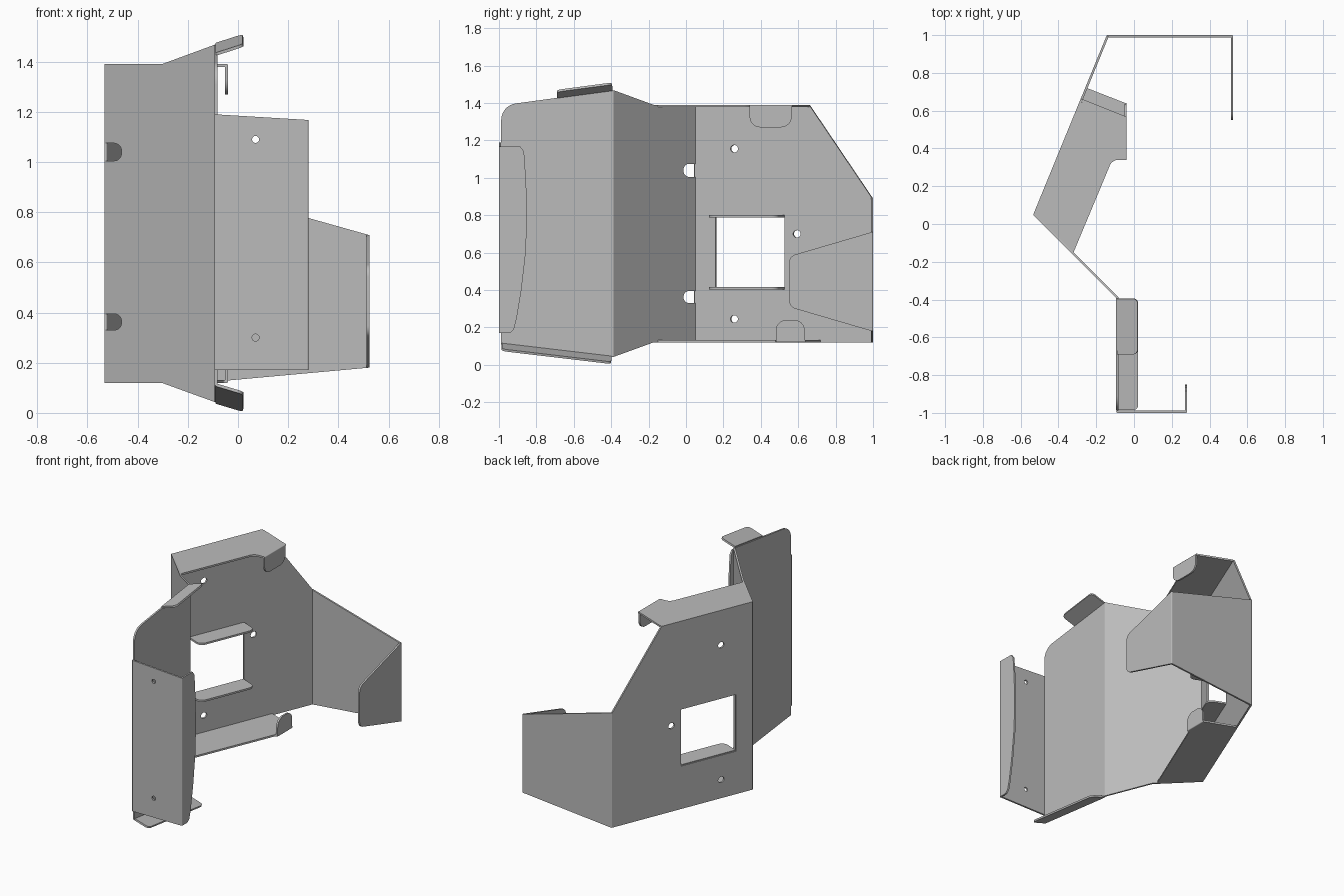
import bpy, bmesh, math
from mathutils import Vector, Matrix

if "Cube" in bpy.data.objects:
    bpy.data.objects.remove(bpy.data.objects["Cube"], do_unlink=True)

T = 0.012  # sheet thickness
steel = bpy.data.materials.new("grey_steel")
steel.use_nodes = True
GREY = (0.5, 0.5, 0.5, 1)
steel.diffuse_color = GREY
steel.node_tree.nodes["Principled BSDF"].inputs["Base Color"].default_value = GREY


def finish(name, mesh):
    mesh.materials.clear()
    mesh.materials.append(steel)
    ob = bpy.data.objects.new(name, mesh)
    bpy.context.collection.objects.link(ob)
    bpy.ops.object.select_all(action='DESELECT')
    ob.select_set(True)
    bpy.context.view_layer.objects.active = ob
    bpy.ops.object.shade_smooth_by_angle(angle=math.radians(35))


def rounded(points):
    """Outline whose (u, v, radius) corners become arcs."""
    out, n = [], len(points)
    for i, p in enumerate(points):
        c = Vector(p[:2])
        if len(p) == 2:
            out.append(c)
            continue
        a = Vector(points[i - 1][:2]) - c
        b = Vector(points[(i + 1) % n][:2]) - c
        half = a.angle(b) / 2
        cut = min(p[2] / math.tan(half), a.length * 0.5, b.length * 0.5)
        s, e = c + a.normalized() * cut, c + b.normalized() * cut
        r = cut * math.tan(half)
        mid = c + (a.normalized() + b.normalized()).normalized() * (r / math.sin(half))
        sweep = (s - mid).angle_signed(e - mid)
        for k in range(9):
            out.append(mid + Matrix.Rotation(-sweep * k / 8, 2) @ (s - mid))
    return out


def circle(u, v, r):
    return [(u + r * math.cos(k * math.tau / 24), v + r * math.sin(k * math.tau / 24))
            for k in range(24)]


def sheet(name, outline, origin, ucol, vcol, holes=()):
    """Flat plate: point = origin + u * ucol + v * vcol, with cut-outs."""
    cu = bpy.data.curves.new(name, 'CURVE')
    cu.dimensions, cu.fill_mode, cu.extrude = '2D', 'BOTH', T / 2
    for loop in [rounded(outline)] + list(holes):
        sp = cu.splines.new('POLY')
        sp.points.add(len(loop) - 1)
        for pt, q in zip(sp.points, loop):
            pt.co = (q[0], q[1], 0, 1)
        sp.use_cyclic_u = True
    tmp = bpy.data.objects.new("temp_curve", cu)
    bpy.context.collection.objects.link(tmp)
    dg = bpy.context.evaluated_depsgraph_get()
    mesh = bpy.data.meshes.new_from_object(tmp.evaluated_get(dg))
    bpy.data.objects.remove(tmp, do_unlink=True)
    u, v = Vector(ucol), Vector(vcol)
    m = Matrix((u, v, u.cross(v).normalized())).transposed().to_4x4()
    m.translation = Vector(origin)
    mesh.transform(m)
    bm = bmesh.new()
    bm.from_mesh(mesh)
    bmesh.ops.remove_doubles(bm, verts=bm.verts, dist=1e-5)
    bmesh.ops.recalc_face_normals(bm, faces=bm.faces)
    bm.to_mesh(mesh)
    bm.free()
    finish(name, mesh)


def wall(name, a, b, axis, outline, holes=()):
    """Upright plate through plan points a, b; u is world x (0) or y (1)."""
    a, b = Vector((*a, 0)), Vector((*b, 0))
    u = (b - a) / (b[axis] - a[axis])
    sheet(name, outline, a - u * a[axis], u, (0, 0, 1), holes)


def bend(name, p, q):
    """Thin rod that fills the outside of a fold."""
    p, q = Vector(p), Vector(q)
    bm = bmesh.new()
    bmesh.ops.create_cone(bm, cap_ends=True, segments=12, radius1=T / 2, radius2=T / 2,
                          depth=(q - p).length)
    m = (q - p).to_track_quat('Z', 'Y').to_matrix().to_4x4()
    m.translation = (p + q) / 2
    bm.transform(m)
    mesh = bpy.data.meshes.new(name)
    bm.to_mesh(mesh)
    bm.free()
    finish(name, mesh)


# Plan of the folded sheet, from front lip to rear lip
P0, P1, P2 = (0.275, -0.994), (-0.088, -0.994), (-0.088, -0.39)
P3, P4, P5 = (-0.527, 0.05), (-0.14, 0.994), (0.519, 0.994)

# Front panel and its curved return lip
wall("front_panel", P1, P0, 0, [(-.088, .17), (.275, .17), (.275, 1.168), (-.088, 1.19)],
     [circle(.07, 1.09, .014), circle(.07, .30, .014)])
wall("front_return_lip", P0, (.275, -.85), 1,
     [(-.994, .17), (-.94, .17), (-.92, .19), (-.905, .25), (-.88, .4), (-.857, .6), (-.85, .78),
      (-.855, .98), (-.866, 1.14), (-.885, 1.166), (-.994, 1.168)])

# Front side panel with tilted top and bottom flanges
wall("front_side_panel", P1, P2, 1,
     [(-.988, .11), (-.39, .043), (-.39, 1.468), (-.988, 1.387, .09)])
sheet("side_top_flange", [(-.69, -.088), (-.395, -.088), (-.395, .02, .025), (-.69, .02, .025)],
      (0, 0, 1.55), (0, 1, .133), (1, 0, .32))
sheet("side_bottom_flange", [(-.985, -.088), (-.40, -.088), (-.40, .02, .025), (-.985, .02, .025)],
      (0, 0, -.031), (0, 1, -.118), (1, 0, -.30))

# Diagonal panel with two notches at the fold
wall("diagonal_panel", P3, P2, 0,
     [(-.527, .12), (-.30, .12), (-.088, .043), (-.088, 1.468), (-.30, 1.39), (-.527, 1.39),
      (-.527, 1.075), (-.46, 1.075, .03), (-.46, 1.005, .03), (-.527, 1.005),
      (-.527, .395), (-.46, .395, .03), (-.46, .33, .03), (-.527, .33)])

# Main panel with window and round holes
wall("main_panel", P3, P4, 1, [(.05, .12), (.994, .12), (.994, .895), (.66, 1.39), (.05, 1.39)],
     [[(.16, .41), (.53, .41), (.53, .795), (.16, .795)],
      circle(.26, 1.155, .02), circle(.26, .245, .02), circle(.595, .70, .02)])

# Window lips pointing inwards
along = (Vector((*P4, 0)) - Vector((*P3, 0))) / (P4[1] - P3[1])
inward = Vector((along.y, -along.x, 0)).normalized()
for name, z in (("window_upper_lip", .795), ("window_lower_lip", .41)):
    sheet(name, [(.16, 0), (.53, 0), (.53, .13, .04), (.16, .13, .04)],
          Vector((*P3, z)) - along * P3[1], along, inward)

# Top and bottom flanges of the main panel, each ending in a rounded tab
for name, z, y0, y1, tip, root in (("top", 1.384, .34, .57, 1.27, (-.27, .66)),
                                   ("bottom", .126, .48, .64, .24, (-.25, .72))):
    xi = -.32 + (y0 + .15) * .418
    sheet("main_" + name + "_flange",
          [P3, (-.32, -.15), (xi, y0, .05), (-.045, y0), (-.045, y1), root],
          (0, 0, z), (1, 0, 0), (0, 1, 0))
    wall(name + "_tab", (-.045, y0), (-.045, y1), 1,
         [(y0, z), (y0, tip, .07), (y1 - .005, tip, .07), (y1 - .005, z)])
    bend(name + "_tab_bend", (-.045, y0, z), (-.045, y1, z))

# Rear panel and its tapered return lip
wall("rear_panel", P4, P5, 0, [(-.14, .12), (.519, .18), (.519, .71), (-.14, .895)])
wall("rear_return_lip", P5, (.519, .55), 1,
     [(.994, .18), (.55, .31, .05), (.55, .58, .05), (.994, .71)])

# Folds between the upright plates
for name, p, z0, z1 in (("front_lip_bend", P0, .17, 1.168), ("front_bend", P1, .17, 1.19),
                        ("side_bend", P2, .043, 1.468), ("main_bend", P3, .12, 1.39),
                        ("rear_bend", P4, .12, .895), ("rear_lip_bend", P5, .18, .71)):
    bend(name, (*p, z0), (*p, z1))
